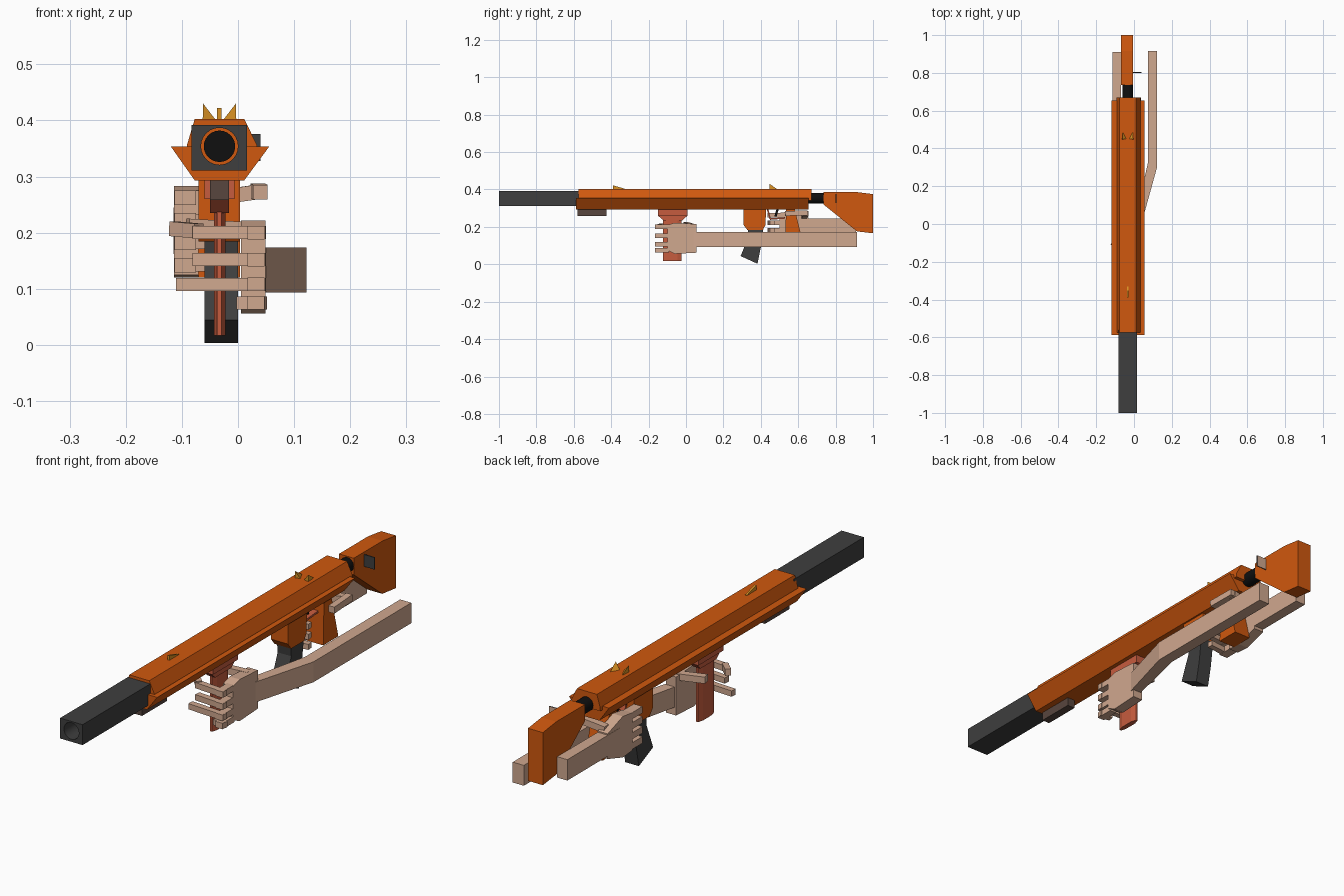
import bpy, bmesh, math
from mathutils import Vector

cube = bpy.data.objects.get("Cube")
if cube:
    bpy.data.objects.remove(cube, do_unlink=True)


def material(name, *srgb):
    m = bpy.data.materials.new(name)
    col = [((c / 255 + 0.055) / 1.055) ** 2.4 for c in srgb] + [1]
    m.use_nodes = True
    m.diffuse_color = col
    m.node_tree.nodes["Principled BSDF"].inputs["Base Color"].default_value = col
    return m


orange = material("orange", 208, 88, 14)
grey = material("dark_grey", 62, 62, 62)
black = material("black", 16, 16, 16)
skin = material("skin", 208, 168, 143)
gold = material("gold", 218, 146, 36)
rust = material("rust_red", 198, 92, 62)
brown = material("dark_brown", 88, 70, 62)
CX = -0.033  # centre line of the gun


def finish(name, bm, mat):
    bmesh.ops.recalc_face_normals(bm, faces=bm.faces)
    me = bpy.data.meshes.new(name)
    bm.to_mesh(me)
    bm.free()
    me.materials.append(mat)
    ob = bpy.data.objects.new(name, me)
    bpy.context.collection.objects.link(ob)
    return ob


def prism(name, pts, axis, lo, hi, mat):
    """Extrude a 2D profile along x (pts are y,z), y (x,z) or z (x,y)."""
    bm = bmesh.new()

    def place(p, d):
        v = list(p)
        v.insert("xyz".index(axis), d)
        return v
    face = bm.faces.new([bm.verts.new(place(p, lo)) for p in pts])
    top = bmesh.ops.extrude_face_region(bm, geom=[face], use_keep_orig=True)["geom"]
    shift = Vector(place((0, 0), hi - lo))
    bmesh.ops.translate(bm, vec=shift, verts=[g for g in top if isinstance(g, bmesh.types.BMVert)])
    return finish(name, bm, mat)


def box(name, x, y, z, mat):
    pts = [(x[0], y[0]), (x[1], y[0]), (x[1], y[1]), (x[0], y[1])]
    return prism(name, pts, "z", z[0], z[1], mat)


def bar(name, a, b, w, h, mat):
    """Box-shaped bar running from point a to point b."""
    a, b = Vector(a), Vector(b)
    d = b - a
    bm = bmesh.new()
    bmesh.ops.create_cube(bm, size=1)
    bmesh.ops.scale(bm, vec=(w, d.length, h), verts=bm.verts)
    side = d.cross(Vector((0, 0, 1))).normalized()
    up = side.cross(d).normalized()
    for v in bm.verts:
        v.co = (a + b) / 2 + side * v.co.x + d.normalized() * v.co.y + up * v.co.z
    return finish(name, bm, mat)


def rod(name, y0, y1, r, z, mat):
    n = 24
    pts = [(CX + r * math.cos(math.tau * i / n), z + r * math.sin(math.tau * i / n)) for i in range(n)]
    ob = prism(name, pts, "y", y0, y1, mat)
    for f in ob.data.polygons:
        f.use_smooth = len(f.vertices) == 4
    return ob


# Barrel with a round bore
barrel = box("barrel", (-0.083, 0.016), (-1, -0.56), (0.311, 0.392), grey)
cutter = rod("bore_cutter", -1.1, -0.59, 0.033, 0.354, grey)
cutter.hide_render = True
mod = barrel.modifiers.new("bore", "BOOLEAN")
mod.operation, mod.solver, mod.object = "DIFFERENCE", "EXACT", cutter
dg = bpy.context.evaluated_depsgraph_get()
bored = bpy.data.meshes.new_from_object(barrel.evaluated_get(dg))
barrel.modifiers.clear()
barrel.data = bored
bpy.data.objects.remove(cutter, do_unlink=True)
prism("bore_end", [(-0.07, 0.32), (0.004, 0.32), (0.004, 0.388), (-0.07, 0.388)],
      "y", -0.595, -0.585, orange)
rod("inner_tube", -0.6, 0.76, 0.028, 0.354, black)

# Receiver: flared lower shell and bevelled upper cover
prism("lower_shell", [(-0.12, 0.354), (-0.077, 0.293), (0.011, 0.293), (0.056, 0.354)],
      "y", -0.588, 0.655, orange)
prism("upper_cover", [(-0.092, 0.34), (0.036, 0.34), (0.034, 0.356), (0.011, 0.403), (-0.077, 0.403),
                      (-0.091, 0.356)], "y", -0.574, 0.67, orange)
prism("barrel_bracket", [(-0.58, 0.3), (-0.58, 0.258), (-0.425, 0.258), (-0.425, 0.3)],
      "x", -0.05, -0.016, brown)

# Sights
prism("front_sight", [(-0.39, 0.4), (-0.39, 0.422), (-0.33, 0.405), (-0.33, 0.4)],
      "x", CX - 0.004, CX + 0.004, gold)
for side, label in ((-1, "right"), (1, "left")):
    bm = bmesh.new()
    tip = [(0.029, 0.447, 0.43), (0.03, 0.447, 0.4), (0.006, 0.452, 0.4), (0.026, 0.49, 0.4)]
    v = [bm.verts.new((CX + side * x, y, z)) for x, y, z in tip]
    for i in range(4):
        bm.faces.new(v[:i] + v[i + 1:])
    finish("rear_sight_" + label, bm, gold)

# Shoulder stock and its small side plate
prism("stock", [(0.735, 0.32), (0.735, 0.386), (0.915, 0.386), (1, 0.375), (1, 0.166), (0.914, 0.176)],
      "x", -0.07, -0.005, orange)
plate = box("side_plate", (-0.01, 0.04), (0.8, 0.804), (0.328, 0.376), grey)
plate.data.materials.append(skin)
for f in plate.data.polygons:
    f.material_index = int(f.normal.y > 0.5)

# Front grip
box("front_grip_mount", (-0.06, -0.006), (-0.15, 0.008), (0.26, 0.3), rust)
prism("front_grip_neck", [(-0.15, 0.26), (0.008, 0.26), (-0.02, 0.235), (-0.12, 0.235)],
      "x", -0.05, -0.016, rust)
prism("front_grip", [(-0.043, -0.1), (-0.037, -0.122), (-0.029, -0.122), (-0.022, -0.1),
                     (-0.022, -0.045), (-0.029, -0.023), (-0.037, -0.023), (-0.043, -0.045)],
      "z", 0.017, 0.25, rust)

# Magazine and its housing
prism("magazine_housing", [(0.308, 0.3), (0.308, 0.21), (0.328, 0.184), (0.41, 0.184), (0.425, 0.21),
                           (0.428, 0.3)], "x", -0.07, 0.004, orange)
prism("magazine", [(0.33, 0.2), (0.335, 0.15), (0.292, 0.044), (0.382, 0.003), (0.4, 0.09), (0.415, 0.2)],
      "x", -0.06, 0.0, grey)

# Trigger, guard and rear grip
for i, (a, b) in enumerate((((0.435, 0.3), (0.45, 0.242)), ((0.45, 0.242), (0.53, 0.248)))):
    bar("trigger_guard_%d" % i, (CX, *a), (CX, *b), 0.03, 0.008, rust)
bar("trigger", (CX, 0.49, 0.295), (CX, 0.478, 0.255), 0.012, 0.012, black)
prism("rear_grip", [(0.535, 0.3), (0.58, 0.3), (0.592, 0.25), (0.625, 0.12), (0.53, 0.12)],
      "x", -0.07, 0.004, orange)

# Left arm and hand, holding the front grip
prism("left_forearm", [(0.073, 0.915), (0.122, 0.915), (0.122, 0.3), (0.05, 0.04), (0.008, 0.04),
                       (0.073, 0.32)], "z", 0.093, 0.174, skin)
prism("left_palm", [(-0.1, 0.21), (-0.06, 0.222), (0.055, 0.215), (0.055, 0.062), (-0.06, 0.056),
                    (-0.1, 0.075)], "x", 0.005, 0.049, skin)
for i, (z, end) in enumerate(((0.2, -0.08), (0.152, -0.08), (0.108, -0.11), (0.075, 0.0))):
    bar("left_finger_base_%d" % i, (0.032, -0.09, z), (0.032, -0.165, z), 0.03, 0.024, skin)
    bar("left_finger_%d" % i, (0.049, -0.152, z), (end, -0.142, z), 0.024, 0.023, skin)
bar("left_fingertip", (-0.07, -0.145, 0.203), (-0.115, -0.1, 0.207), 0.022, 0.026, skin)
bar("left_thumb", (0.03, 0.025, 0.205), (-0.09, 0.0, 0.212), 0.028, 0.026, skin)

# Right arm and hand, holding the rear grip
box("right_forearm", (-0.115, -0.07), (0.58, 0.91), (0.162, 0.245), skin)
prism("right_palm", [(0.5, 0.275), (0.56, 0.283), (0.655, 0.25), (0.655, 0.15), (0.56, 0.12), (0.5, 0.125)],
      "x", -0.114, -0.07, skin)
for i in range(4):
    z = 0.262 - 0.04 * i
    bar("right_finger_base_%d" % i, (-0.094, 0.52, z), (-0.094, 0.435, z), 0.038, 0.026, skin)
    if i:
        bar("right_finger_%d" % i, (-0.11, 0.448, z), (-0.005, 0.46, z), 0.024, 0.022, skin)
bar("right_thumb_base", (-0.09, 0.63, 0.255), (0.03, 0.64, 0.272), 0.03, 0.026, skin)
bar("right_thumb", (0.035, 0.65, 0.275), (0.04, 0.53, 0.272), 0.026, 0.026, skin)
